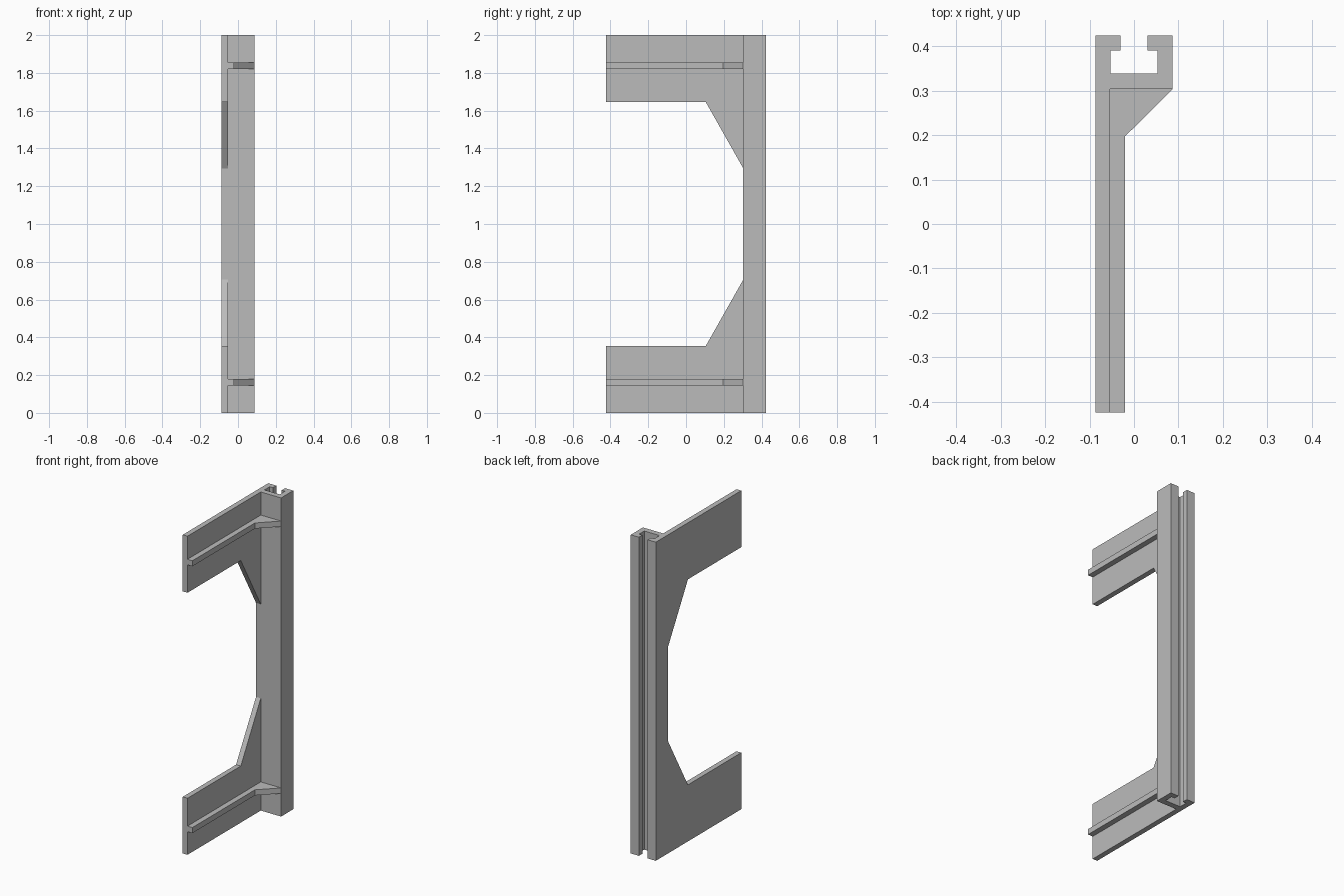
import bpy
import bmesh
from mathutils import Vector

cube = bpy.data.objects.get("Cube")
if cube:
    bpy.data.objects.remove(cube, do_unlink=True)

grey = bpy.data.materials.new("plain grey")
grey.use_nodes = True
colour = (0.5, 0.5, 0.5, 1)
grey.diffuse_color = colour
grey.node_tree.nodes["Principled BSDF"].inputs["Base Color"].default_value = colour


def extrude_profile(name, points, direction):
    """Extrude a flat outline into a closed solid."""
    bm = bmesh.new()
    face = bm.faces.new([bm.verts.new(p) for p in points])
    result = bmesh.ops.extrude_face_region(bm, geom=[face], use_keep_orig=True)
    moved = [v for v in result["geom"] if isinstance(v, bmesh.types.BMVert)]
    bmesh.ops.translate(bm, verts=moved, vec=Vector(direction))
    bmesh.ops.recalc_face_normals(bm, faces=bm.faces)
    mesh = bpy.data.meshes.new(name)
    bm.to_mesh(mesh)
    bm.free()
    mesh.materials.append(grey)
    obj = bpy.data.objects.new(name, mesh)
    bpy.context.collection.objects.link(obj)
    return obj


height = 2.0
half = 0.087          # half the channel width
front, back = -0.424, 0.424
joint = 0.303         # front wall of the channel
inner = -0.054        # inner face of the side plate

# Upright slotted channel, open at the back
side = [(half, joint), (half, back), (0.03, back), (0.03, 0.39),
        (0.053, 0.39), (0.053, 0.338)]
outline = side + [(-x, y) for x, y in reversed(side)]
extrude_profile("slotted_channel", [(x, y, 0) for x, y in outline], (0, 0, height))

# Side plates with a sloped gusset, and their ledges, at both ends
plate = [(front, 0), (joint, 0), (joint, 0.705), (0.105, 0.355), (front, 0.355)]
ledge = [(inner, front), (-0.02, front), (-0.02, 0.197), (half, joint), (inner, joint)]
for end, flip in (("lower", False), ("upper", True)):
    extrude_profile(end + "_side_plate",
                    [(-half, y, height - z if flip else z) for y, z in plate],
                    (inner + half, 0, 0))
    z = 1.82 if flip else 0.145
    extrude_profile(end + "_ledge", [(x, y, z) for x, y in ledge], (0, 0, 0.035))
